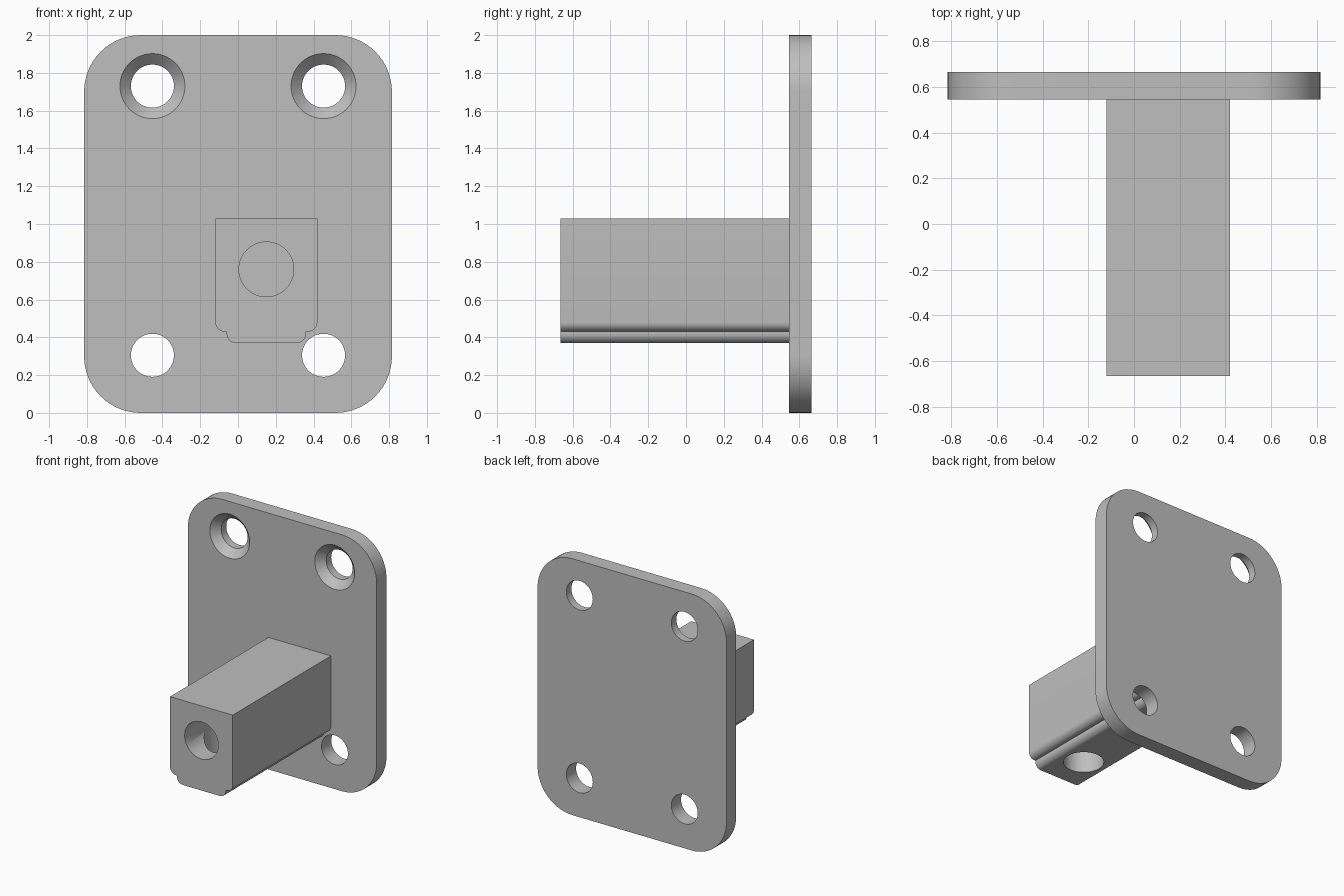
import bpy
import bmesh
from math import cos, sin, pi, radians
from mathutils import Matrix, Vector

cube = bpy.data.objects.get("Cube")
if cube:
    bpy.data.objects.remove(cube, do_unlink=True)

grey = bpy.data.materials.new("plain_grey")
grey.use_nodes = True
colour = (0.52, 0.52, 0.52, 1.0)
grey.diffuse_color = colour
grey.node_tree.nodes["Principled BSDF"].inputs["Base Color"].default_value = colour

PLATE_FRONT, PLATE_BACK = 0.545, 0.665
BLOCK_FRONT = -0.665
BLOCK_X = 0.15


def arc(cx, cz, r, start, end, steps):
    """Points of an arc in the xz plane, angles in degrees."""
    angles = [radians(start + (end - start) * i / steps) for i in range(steps + 1)]
    return [(cx + r * cos(a), cz + r * sin(a)) for a in angles]


def make_object(name, bm):
    bmesh.ops.recalc_face_normals(bm, faces=bm.faces)
    mesh = bpy.data.meshes.new(name)
    bm.to_mesh(mesh)
    bm.free()
    mesh.materials.append(grey)
    obj = bpy.data.objects.new(name, mesh)
    bpy.context.collection.objects.link(obj)
    return obj


def extrude_profile(name, points, y0, y1):
    """Extrude a closed xz outline from y0 to y1."""
    bm = bmesh.new()
    face = bm.faces.new([bm.verts.new((x, y0, z)) for x, z in points])
    moved = bmesh.ops.extrude_face_region(bm, geom=[face])["geom"]
    verts = [v for v in moved if isinstance(v, bmesh.types.BMVert)]
    bmesh.ops.translate(bm, verts=verts, vec=(0, y1 - y0, 0))
    return make_object(name, bm)


def make_cutter(start, end, r0, r1):
    """Cylinder or cone between two points."""
    start, end = Vector(start), Vector(end)
    axis = end - start
    turn = axis.to_track_quat("Z", "Y").to_matrix().to_4x4()
    bm = bmesh.new()
    bmesh.ops.create_cone(bm, cap_ends=True, segments=64, radius1=r0, radius2=r1,
                          depth=axis.length,
                          matrix=Matrix.Translation((start + end) / 2) @ turn)
    cutter = make_object("hole_cutter", bm)
    cutter.hide_render = True
    return cutter


def drill(obj, start, end, r0, r1=None):
    """Cut a hole and discard the cutter."""
    cutter = make_cutter(start, end, r0, r0 if r1 is None else r1)
    mod = obj.modifiers.new("hole", "BOOLEAN")
    mod.operation = "DIFFERENCE"
    mod.solver = "EXACT"
    mod.object = cutter
    bpy.context.view_layer.objects.active = obj
    bpy.ops.object.modifier_apply(modifier=mod.name)
    bpy.data.objects.remove(cutter, do_unlink=True)


def smooth(obj):
    bpy.ops.object.select_all(action="DESELECT")
    obj.select_set(True)
    bpy.context.view_layer.objects.active = obj
    bpy.ops.object.shade_smooth_by_angle(angle=radians(30))


# Mounting plate with rounded corners
half, r = 0.815, 0.3
outline = []
for i, (sx, z) in enumerate([(1, 2 - r), (-1, 2 - r), (-1, r), (1, r)]):
    outline += arc(sx * (half - r), z, r, i * 90, i * 90 + 90, 16)
plate = extrude_profile("mounting_plate", outline, PLATE_FRONT, PLATE_BACK)

# Four screw holes, the upper pair countersunk from the front
for x in (-0.453, 0.453):
    for z in (0.305, 1.73):
        drill(plate, (x, 0.5, z), (x, 0.7, z), 0.114)
    drill(plate, (x, PLATE_FRONT - 0.02, 1.73), (x, PLATE_FRONT + 0.07, 1.73),
          0.192, 0.102)
smooth(plate)

# Projecting block with a rounded, stepped underside
left = [(-0.27, 1.03)]
left += arc(-0.22, 0.48, 0.05, 180, 270, 8)
left += [(-0.21, 0.43)]
left += arc(-0.16, 0.42, 0.05, 180, 270, 8)
right = [(-x, z) for x, z in reversed(left)]
section = [(x + BLOCK_X, z) for x, z in left + right]
block = extrude_profile("projecting_block", section, BLOCK_FRONT, PLATE_FRONT)

# Front bore meeting a bore from below
bore_z, bore_y, bore_r = 0.76, -0.38, 0.145
drill(block, (BLOCK_X, BLOCK_FRONT - 0.1, bore_z),
      (BLOCK_X, bore_y + bore_r, bore_z), bore_r)
drill(block, (BLOCK_X, bore_y, 0.2), (BLOCK_X, bore_y, bore_z), bore_r - 0.001)
smooth(block)
